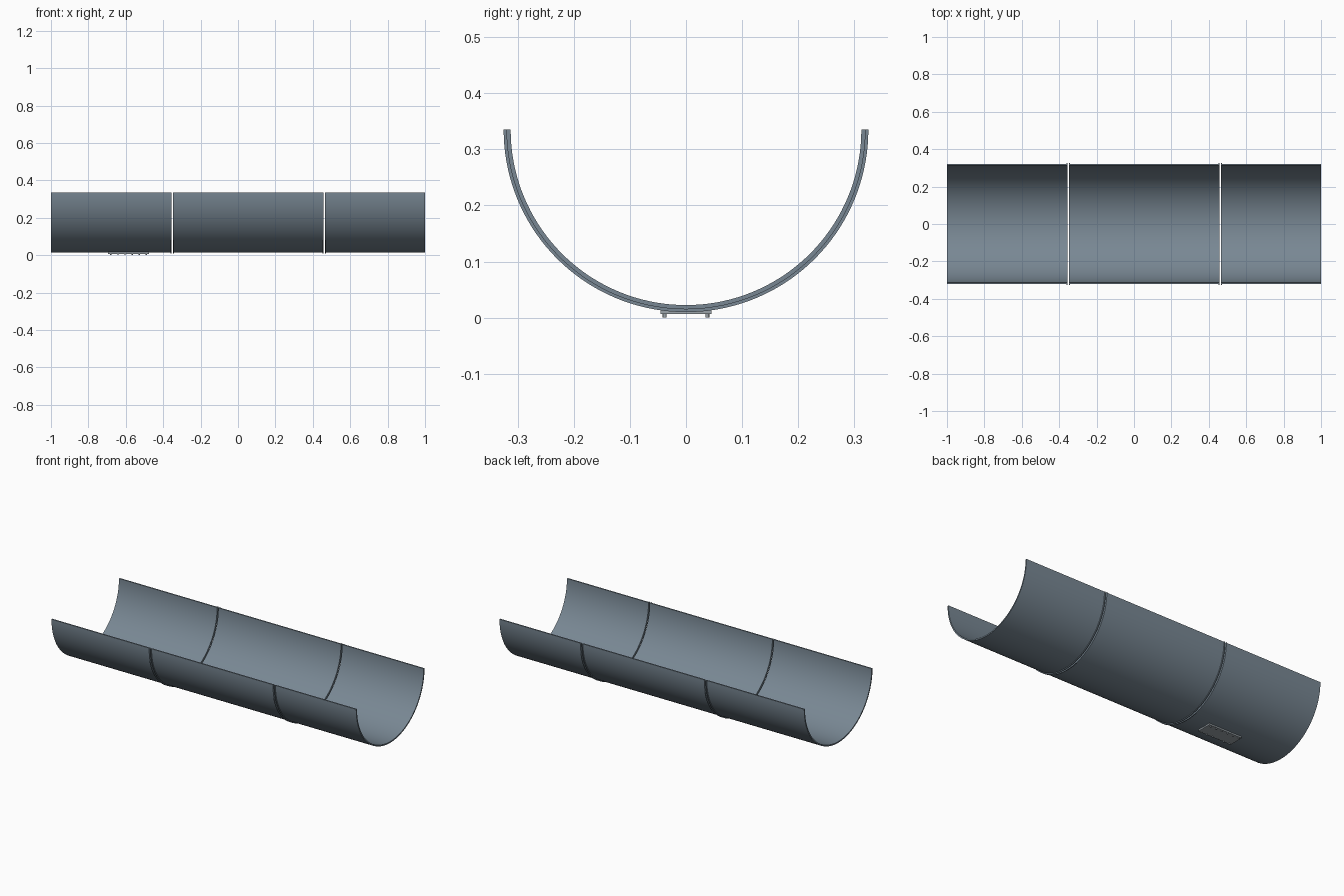
import bpy, bmesh, math

if "Cube" in bpy.data.objects:
    bpy.data.objects.remove(bpy.data.objects["Cube"])

AXIS_Z = 0.335
R_IN, R_OUT, R_RIM = 0.3125, 0.32, 0.325
SEGMENTS = 72
RIM, GAP = 0.005, 0.008


def material(name, color):
    m = bpy.data.materials.new(name)
    m.diffuse_color = (*color, 1)
    m.use_nodes = True
    m.node_tree.nodes["Principled BSDF"].inputs["Base Color"].default_value = m.diffuse_color
    return m


steel = material("blue grey steel", (0.19, 0.245, 0.295))
light = material("light grey metal", (0.33, 0.37, 0.40))


def finish(bm, name, mat, smooth=False):
    bmesh.ops.recalc_face_normals(bm, faces=bm.faces)
    mesh = bpy.data.meshes.new(name)
    bm.to_mesh(mesh)
    bm.free()
    mesh.materials.append(mat)
    ob = bpy.data.objects.new(name, mesh)
    bpy.context.collection.objects.link(ob)
    if smooth:
        bpy.ops.object.select_all(action='DESELECT')
        ob.select_set(True)
        bpy.context.view_layer.objects.active = ob
        bpy.ops.object.shade_smooth_by_angle(angle=math.radians(30))
    return ob


def trough(name, x0, x1, rim_left, rim_right):
    """Half-pipe swept from a closed (x, radius) profile, with raised end rims."""
    profile = [(x0, R_IN), (x1, R_IN)]
    if rim_right:
        profile += [(x1, R_RIM), (x1 - RIM, R_RIM), (x1 - RIM, R_OUT)]
    else:
        profile += [(x1, R_OUT)]
    if rim_left:
        profile += [(x0 + RIM, R_OUT), (x0 + RIM, R_RIM), (x0, R_RIM)]
    else:
        profile += [(x0, R_OUT)]
    bm = bmesh.new()
    rows = []
    for i in range(SEGMENTS + 1):
        a = math.pi * i / SEGMENTS
        rows.append([bm.verts.new((x, -r * math.cos(a), AXIS_Z - r * math.sin(a)))
                     for x, r in profile])
    n = len(profile)
    for a, b in zip(rows, rows[1:]):
        for j in range(n):
            k = (j + 1) % n
            bm.faces.new((a[j], a[k], b[k], b[j]))
    bm.faces.new(rows[0])
    bm.faces.new(rows[-1])
    finish(bm, name, steel, True)


def add_box(bm, center, size):
    verts = bmesh.ops.create_cube(bm, size=1)["verts"]
    bmesh.ops.scale(bm, vec=size, verts=verts)
    bmesh.ops.translate(bm, vec=center, verts=verts)


# three trough sections separated by narrow open joints
seams = (-0.352, 0.461)
g = GAP / 2
trough("trough_left", -1, seams[0] - g, False, True)
trough("trough_middle", seams[0] + g, seams[1] - g, True, True)
trough("trough_right", seams[1] + g, 1, True, False)

# mounting plate under the left section
bm = bmesh.new()
add_box(bm, (-0.585, 0, 0.0115), (0.22, 0.09, 0.009))
finish(bm, "mounting_plate", light)

# rows of small studs under the plate
bm = bmesh.new()
for side in (-1, 1):
    for i in range(6):
        verts = bmesh.ops.create_cone(bm, cap_ends=True, segments=16, radius1=0.0035,
                                      radius2=0.0035, depth=0.008)["verts"]
        bmesh.ops.translate(bm, vec=(-0.68 + i * 0.038, side * 0.038, 0.004), verts=verts)
finish(bm, "plate_studs", light, True)
